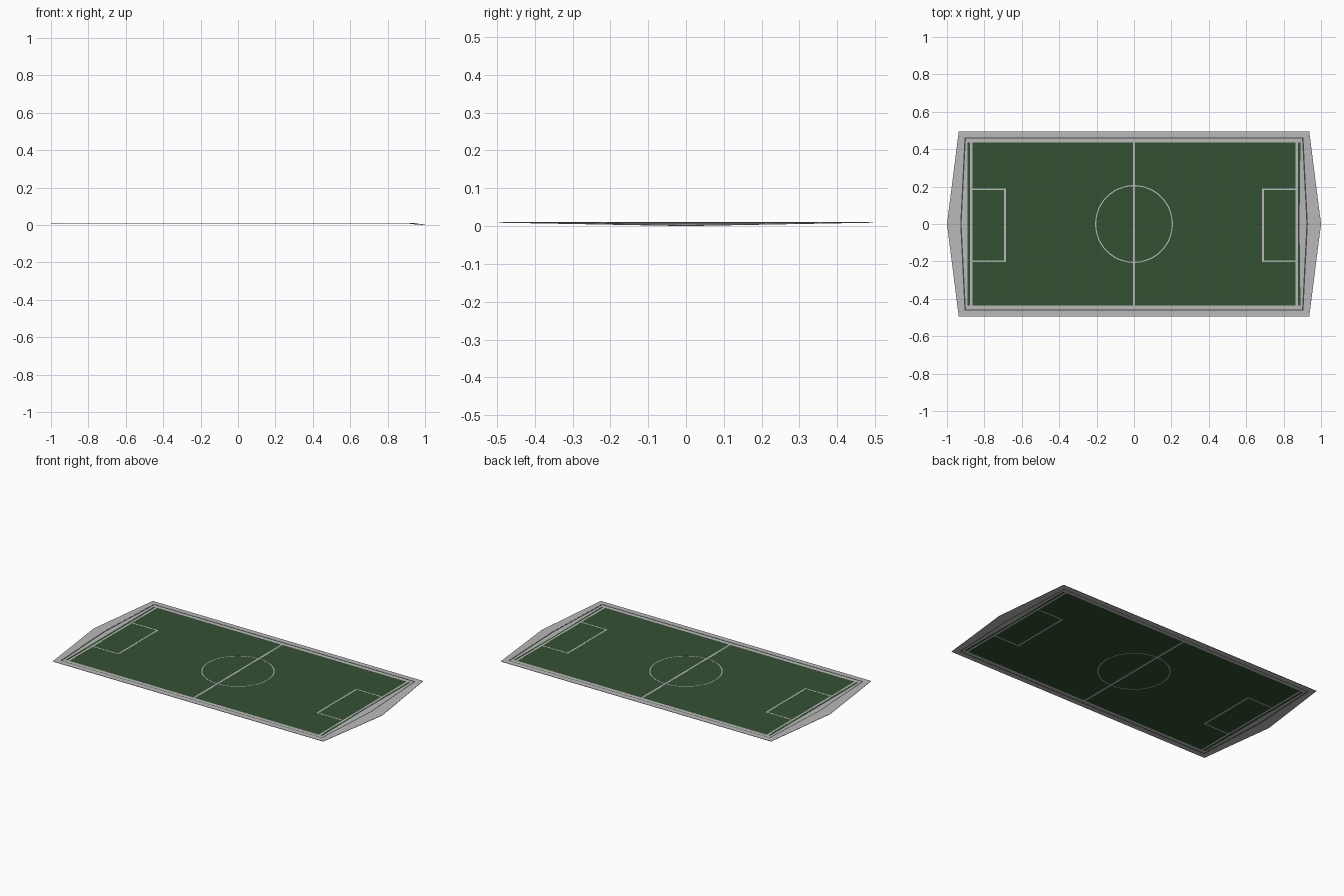
import bpy, bmesh, math

if "Cube" in bpy.data.objects:
    bpy.data.objects.remove(bpy.data.objects["Cube"])

Z = 0.010      # level of the pitch
T = 0.0003     # half thickness of the painted lines


def paint(name, rgb):
    m = bpy.data.materials.new(name)
    m.diffuse_color = (*rgb, 1)
    m.use_nodes = True
    m.node_tree.nodes["Principled BSDF"].inputs["Base Color"].default_value = m.diffuse_color
    return m


green = paint("grass_green", (0.034, 0.082, 0.034))
grey = paint("mid_grey", (0.49, 0.49, 0.49))
dark = paint("dark_edge", (0.07, 0.065, 0.065))


def mesh_object(name, bm, mat=grey):
    me = bpy.data.meshes.new(name)
    bm.normal_update()
    bm.to_mesh(me)
    bm.free()
    ob = bpy.data.objects.new(name, me)
    bpy.context.collection.objects.link(ob)
    me.materials.append(mat)
    return ob


def hexagon(x, y, left, right, zr):
    """Six-point loop: straight long sides, pointed ends, right tip dropping to zr."""
    return [(x, -y, Z), (right, 0, zr), (x, y, Z), (-x, y, Z), (-left, 0, Z), (-x, -y, Z)]


def ring(name, outer, inner, mat=grey):
    bm = bmesh.new()
    o = [bm.verts.new(p) for p in outer]
    i = [bm.verts.new(p) for p in inner]
    n = len(o)
    for k in range(n):
        j = (k + 1) % n
        bm.faces.new((o[k], o[j], i[j], i[k]))
    return mesh_object(name, bm, mat)


def line(name, x0, x1, y0, y1):
    """Thin painted strip, visible from both sides of the grass."""
    bm = bmesh.new()
    bmesh.ops.create_cube(bm, size=1)
    for v in bm.verts:
        v.co = (x1 if v.co.x > 0 else x0, y1 if v.co.y > 0 else y0,
                Z + (T if v.co.z > 0 else -T))
    return mesh_object(name, bm)


# Surround: sloping apron with a slim rim, thin dark seam, inner border
edge = hexagon(0.937, 0.495, 1.0, 1.0, 0.001)
seam_out = hexagon(0.906, 0.462, 0.929, 0.929, 0.006)
seam_in = hexagon(0.899, 0.456, 0.922, 0.922, 0.0065)
field = hexagon(0.890, 0.435, 0.890, 0.885, Z)
apron = ring("outer_apron", edge, seam_out)
rim = apron.modifiers.new("rim", 'SOLIDIFY')
rim.thickness = 0.002
rim.offset = 0
ring("apron_seam", seam_out, seam_in, dark)
ring("inner_border", seam_in, field)

# Grass
bm = bmesh.new()
bm.faces.new([bm.verts.new(p) for p in field])
mesh_object("grass", bm, green)

# Halfway line
line("halfway_line", -0.006, 0.006, -0.44, 0.44)

# Goal lines and penalty boxes at both ends
for side, s in (("left", -1), ("right", 1)):
    def end_line(name, a, b, y0, y1):
        x0, x1 = sorted((s * a, s * b))
        line(f"{side}_{name}", x0, x1, y0, y1)
    end_line("goal_line", 0.864, 0.876, -0.44, 0.44)
    end_line("box_front", 0.685, 0.695, -0.203, 0.191)
    end_line("box_upper", 0.685, 0.87, 0.183, 0.191)
    end_line("box_lower", 0.685, 0.87, -0.203, -0.195)

# Centre circle
N = 48
bm = bmesh.new()
rows = []
for k in range(N):
    a = math.tau * k / N
    c, q = math.cos(a), math.sin(a)
    rows.append([bm.verts.new((r * c, r * q, z)) for r, z in
                 ((0.202, Z - T), (0.208, Z - T), (0.208, Z + T), (0.202, Z + T))])
for k in range(N):
    a, b = rows[k], rows[(k + 1) % N]
    for i in range(4):
        j = (i + 1) % 4
        bm.faces.new((a[i], b[i], b[j], a[j]))
bmesh.ops.recalc_face_normals(bm, faces=bm.faces[:])
mesh_object("centre_circle", bm)
